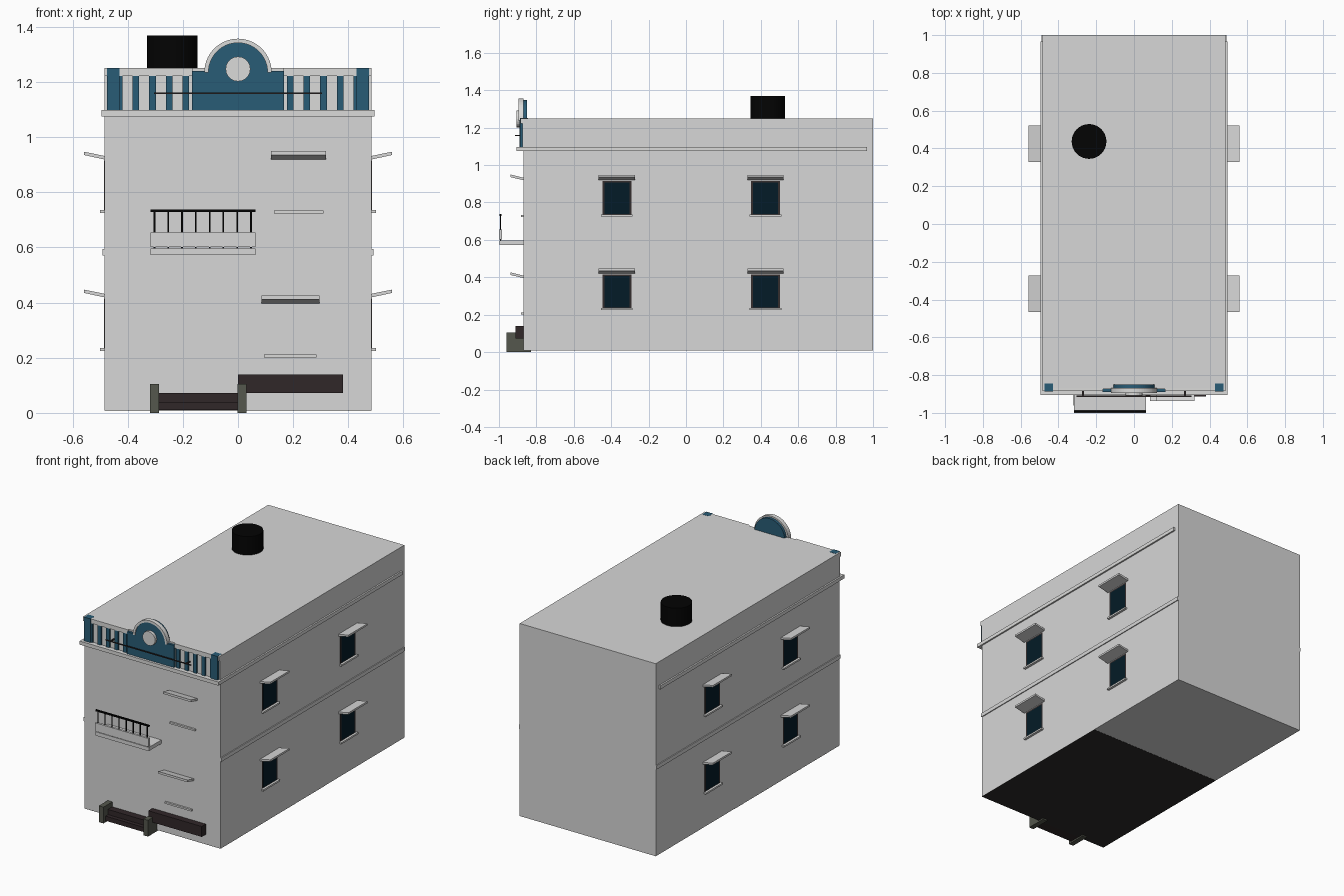
import bpy, bmesh, math
from mathutils import Matrix

cube = bpy.data.objects.get("Cube")
if cube:
    bpy.data.objects.remove(cube)


def material(name, r, g, b):
    m = bpy.data.materials.new(name)
    m.use_nodes = True
    m.diffuse_color = (r, g, b, 1)
    m.node_tree.nodes["Principled BSDF"].inputs["Base Color"].default_value = (r, g, b, 1)
    return m


PLASTER = material("pale plaster", 0.68, 0.68, 0.68)
TRIM = material("light trim", 0.71, 0.71, 0.7)
BLUE = material("blue paint", 0.022, 0.107, 0.182)
GLASS = material("dark glass", 0.001, 0.011, 0.02)
FRAME = material("brown frame", 0.034, 0.026, 0.026)
BROWN = material("dark brown wood", 0.03, 0.02, 0.022)
STONE = material("grey green stone", 0.09, 0.095, 0.074)
BLACK = material("black metal", 0.001, 0.001, 0.001)
EARTH = material("dark underside", 0.027, 0.025, 0.023)

WALL_X, FRONT, BACK, ROOF = 0.485, -0.87, 1.0, 1.25


def finish(name, bm, mat):
    bmesh.ops.recalc_face_normals(bm, faces=bm.faces)
    me = bpy.data.meshes.new(name)
    bm.to_mesh(me)
    bm.free()
    me.materials.append(mat)
    ob = bpy.data.objects.new(name, me)
    bpy.context.collection.objects.link(ob)
    return ob


def box(name, x, y, z, mat):
    """Box from (low, high) ranges on each axis."""
    bm = bmesh.new()
    size = [b - a for a, b in (x, y, z)]
    mid = [(a + b) / 2 for a, b in (x, y, z)]
    bmesh.ops.create_cube(bm, size=1, matrix=Matrix.Translation(mid) @ Matrix.Diagonal((*size, 1)))
    return finish(name, bm, mat)


def extrude(name, points, direction, mat):
    """Solid made from a flat outline pushed along a direction."""
    bm = bmesh.new()
    face = bm.faces.new([bm.verts.new(p) for p in points])
    out = bmesh.ops.extrude_face_region(bm, geom=[face])
    verts = [v for v in out["geom"] if isinstance(v, bmesh.types.BMVert)]
    bmesh.ops.translate(bm, verts=verts, vec=direction)
    return finish(name, bm, mat)


def arc(radius, cz, steps=28):
    return [(radius * math.cos(math.pi * i / steps), cz + radius * math.sin(math.pi * i / steps))
            for i in range(steps + 1)]


def cylinder(name, radius, depth, matrix, mat, sides=32):
    bm = bmesh.new()
    bmesh.ops.create_cone(bm, cap_ends=True, segments=sides, radius1=radius, radius2=radius,
                          depth=depth, matrix=matrix)
    return finish(name, bm, mat)


# Main block, with a dark plate under its front half
box("building_body", (-WALL_X, WALL_X), (FRONT, BACK), (0.01, ROOF), PLASTER)
box("underside_plate", (-WALL_X, WALL_X), (FRONT, 0.2), (0.009, 0.01), EARTH)

# Horizontal bands and the pale parapet face
box("floor_band", (-0.491, 0.491), (FRONT, BACK), (0.57, 0.595), PLASTER)
box("cornice", (-0.495, 0.495), (-0.905, 0.967), (1.075, 1.098), TRIM)
box("parapet_face", (-WALL_X, WALL_X), (-0.874, FRONT), (1.098, ROOF), TRIM)

# Side windows with sills and tilted canopies, on both sides and floors
for side, s in (("left", 1), ("right", -1)):
    for yc in (-0.37, 0.425):
        for floor, z in (("lower", 0.235), ("upper", 0.735)):
            tag = f"{side}_{floor}_{'front' if yc < 0 else 'back'}"

            def slab(name, width, out, z0, z1, mat):
                box(f"{tag}_{name}", sorted((s * 0.47, s * out)), (yc - width / 2, yc + width / 2),
                    (z0, z1), mat)

            slab("window_frame", 0.155, 0.4856, z, z + 0.18, FRAME)
            slab("window_glass", 0.134, 0.4862, z + 0.004, z + 0.172, GLASS)
            slab("window_sill", 0.17, 0.5, z - 0.011, z, TRIM)
            profile = [(0.48, 0.183), (0.558, 0.2), (0.558, 0.212), (0.48, 0.196)]
            extrude(f"{tag}_canopy", [(s * x, yc - 0.097, z + h) for x, h in profile],
                    (0, 0.194, 0), PLASTER)

# Front ledges: canopy and sill pairs
for floor, xc, z, half in (("lower", 0.19, 0.2, 0.105), ("upper", 0.22, 0.723, 0.1)):
    profile = [(-0.865, 0.195), (-0.937, 0.212), (-0.937, 0.226), (-0.865, 0.208)]
    extrude(f"front_{floor}_canopy", [(xc - half, y, z + h) for y, h in profile],
            (2 * half, 0, 0), PLASTER)
    box(f"front_{floor}_sill", (xc - half + 0.01, xc + half - 0.01), (-0.882, -0.86),
        (z, z + 0.011), TRIM)

# Balcony with railing
box("balcony_floor", (-0.318, 0.063), (-0.998, FRONT), (0.573, 0.597), PLASTER)
box("balcony_front_panel", (-0.318, 0.063), (-1.0, -0.985), (0.601, 0.655), PLASTER)
box("balcony_handrail", (-0.318, 0.063), (-0.998, -0.987), (0.729, 0.738), BLACK)
for i in range(8):
    x = -0.303 + i * 0.05
    box(f"balcony_baluster_{i + 1}", (x - 0.003, x + 0.003), (-0.995, -0.989), (0.597, 0.732), BLACK)

# Parapet decoration: rail, corner posts and balusters
for side, s in (("left", 1), ("right", -1)):
    box(f"{side}_corner_post", sorted((s * 0.43, s * 0.475)), (-0.888, -0.845), (1.098, 1.251), BLUE)
    box(f"{side}_parapet_rail", sorted((s * 0.165, s * 0.485)), (-0.884, -0.86), (1.222, ROOF), TRIM)
    for i in range(5):
        x = s * (0.189 + i * 0.0605)
        box(f"{side}_parapet_baluster_{i + 1}", (x - 0.012, x + 0.012), (-0.882, -0.86),
            (1.098, 1.222), BLUE)

# Arched gable: blue panel with bare shoulders, pale arched rim and medallion
outline = [(-0.167, 1.098), (0.167, 1.098), (0.167, 1.24), (0.12, 1.24)]
outline += arc(0.108, 1.24) + [(-0.12, 1.24), (-0.167, 1.24)]
extrude("gable_panel", [(x, -0.89, z) for x, z in outline], (0, 0.04, 0), BLUE)
rim = arc(0.122, 1.235) + arc(0.107, 1.235)[::-1]
extrude("gable_rim", [(x, -0.896, z) for x, z in rim], (0, 0.028, 0), TRIM)
facing = Matrix.Rotation(math.pi / 2, 4, "X")
cylinder("gable_medallion", 0.045, 0.035, Matrix.Translation((0, -0.89, 1.247)) @ facing, TRIM, 20)

# Thin rod across the parapet on two brackets
box("parapet_rod", (-0.305, 0.305), (-0.915, -0.909), (1.156, 1.162), FRAME)
for x in (-0.27, 0.27):
    box("rod_bracket", (x - 0.004, x + 0.004), (-0.912, FRONT), (1.156, 1.162), FRAME)

# Entrance: stone cheeks, wooden steps and a planter box
for x in (-0.302, 0.015):
    box("step_cheek", (x - 0.017, x + 0.016), (-0.96, -0.83), (0, 0.105), STONE)
box("lower_step", (-0.286, 0), (-0.94, FRONT), (0.01, 0.04), BROWN)
box("upper_step", (-0.286, 0), (-0.915, FRONT), (0.04, 0.073), BROWN)
box("planter_box", (0, 0.38), (-0.912, FRONT), (0.073, 0.14), BROWN)

# Roof tank
tank = cylinder("roof_tank", 0.092, 0.13, Matrix.Translation((-0.238, 0.437, 1.304)), BLACK)
bpy.ops.object.select_all(action="DESELECT")
tank.select_set(True)
bpy.context.view_layer.objects.active = tank
bpy.ops.object.shade_smooth_by_angle()
